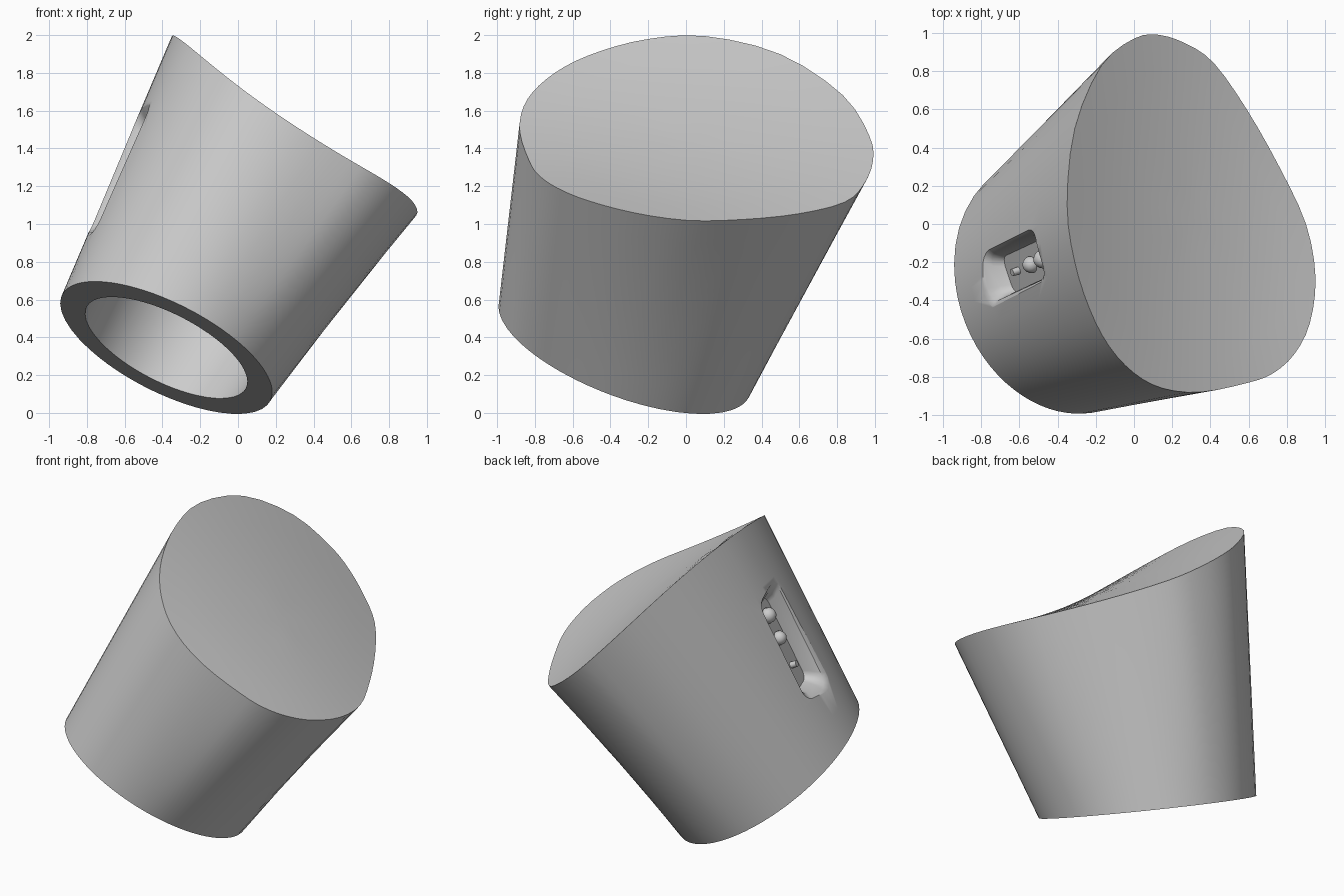
import bpy, bmesh, math
from mathutils import Vector, Matrix

cube = bpy.data.objects.get("Cube")
if cube:
    bpy.data.objects.remove(cube, do_unlink=True)

grey = bpy.data.materials.new("plain_grey")
grey.use_nodes = True
colour = (0.6, 0.6, 0.6, 1)
grey.diffuse_color = colour
grey.node_tree.nodes["Principled BSDF"].inputs["Base Color"].default_value = colour


def finish(name, bm):
    bmesh.ops.recalc_face_normals(bm, faces=bm.faces)
    mesh = bpy.data.meshes.new(name)
    bm.to_mesh(mesh)
    bm.free()
    mesh.materials.append(grey)
    obj = bpy.data.objects.new(name, mesh)
    bpy.context.collection.objects.link(obj)
    return obj


def smooth(obj, angle):
    bpy.ops.object.select_all(action='DESELECT')
    obj.select_set(True)
    bpy.context.view_layer.objects.active = obj
    bpy.ops.object.shade_smooth_by_angle(angle=math.radians(angle))


def skin(bm, rings):
    """Join closed rings in order and fan both ends shut."""
    loops = [[bm.verts.new(p) for p in ring] for ring in rings]
    n = len(loops[0])
    for a, b in zip(loops, loops[1:]):
        for i in range(n):
            j = (i + 1) % n
            bm.faces.new((a[i], a[j], b[j], b[i]))
    for loop, ring in ((loops[0], rings[0]), (loops[-1], rings[-1])):
        mid = bm.verts.new(sum(ring, Vector()) / n)
        for i in range(n):
            bm.faces.new((loop[i], loop[(i + 1) % n], mid))


# Sloping, gently dished top surface
def top(x, y):
    return Vector((x, y, 1.675 - .881*x - .135*y + .17*x*x - .14*x*y - .08*y*y))


# Plan outline of the top rim, smoothed as a closed spline
plan = [Vector(p) for p in (
    (-.35, .1), (-.31, .5), (-.17, .83), (0, .97), (.13, .99), (.28, .94), (.42, .84),
    (.59, .6), (.76, .3), (.9, 0), (.95, -.28), (.92, -.52), (.84, -.68), (.73, -.78),
    (.6, -.83), (.35, -.88), (.15, -.86), (0, -.78), (-.13, -.64), (-.23, -.45), (-.31, -.2))]
outline = []
for i in range(len(plan)):
    a, b, c, d = (plan[(i + k) % len(plan)] for k in (-1, 0, 1, 2))
    for t in (0, 1/3, 2/3):
        outline.append(b + (c - a)*t/2 + (a - b*2.5 + c*2 - d/2)*t*t
                       + (b*1.5 - a/2 - c*1.5 + d/2)*t**3)
hub = Vector((.3, .03))
rim = [top(*p) for p in outline]

# Oval base, matched to the rim along the leaning axis
centre = Vector((-.38, -.325, .345))
normal = Vector((.42, .333, .844)).normalized()
axis = Vector((.585, .303, 1))
u = Vector((.09, -.93, .36))
u = (u - normal * u.dot(normal)).normalized()
v = normal.cross(u)
ru, rv = .709, .618
base = []
for p in rim:
    q = p - centre
    q -= axis * (q.dot(normal) / axis.dot(normal))
    ang = math.atan2(q.dot(v) / rv, q.dot(u) / ru)
    base.append(centre + u*ru*math.cos(ang) + v*rv*math.sin(ang))

# Body: top surface, outer wall, base ring and open cavity
rings = [[top(*hub.lerp(p, s)) for p in outline] for s in (.2, .4, .6, .8, 1)]
wall = [[r.lerp(b, k / 8) for r, b in zip(rim, base)] for k in range(1, 9)]
rings += wall
lip = [centre.lerp(b, .765) for b in base]
rings.append(lip)
rings.append([p + axis*.8 + (p - centre)*.2 for p in lip])
bm = bmesh.new()
skin(bm, rings)
body = finish("body", bm)

# Local frame of the side recess: along the wall, across it, outward
along = Vector((.387, .18, .903)).normalized()
out = Vector((-.866, -.262, .423))
out = (out - along * out.dot(along)).normalized()
across = out.cross(along)
target = Vector((-.63, -.19, 1.28))
spot = min((p for ring in wall for p in ring), key=lambda p: (p - target).length)
origin = target + out * (spot - target).dot(out)
frame = Matrix.Translation(origin) @ Matrix((along, across, out)).transposed().to_4x4()


def rounded(length, width, r, z, shift):
    ring = []
    for k, (sx, sy) in enumerate(((1, 1), (-1, 1), (-1, -1), (1, -1))):
        for m in range(5):
            a = (k + m / 4) * math.pi / 2
            ring.append(frame @ Vector((sx*(length/2 - r) + r*math.cos(a),
                                        sy*(width/2 - r) + r*math.sin(a) + shift, z)))
    return ring


# Recess with flared sides, its floor set towards the front
bm = bmesh.new()
skin(bm, [rounded(.58, .2, .05, -.1, -.05), rounded(.64, .23, .06, -.05, -.035),
          rounded(.74, .32, .08, 0, 0), rounded(.96, .5, .12, .07, .01)])
cutter = finish("recess_cutter", bm)
cutter.hide_render = True
cut = body.modifiers.new("recess", 'BOOLEAN')
cut.operation = 'DIFFERENCE'
cut.solver = 'EXACT'
cut.object = cutter
bpy.context.view_layer.objects.active = body
bpy.ops.object.modifier_apply(modifier=cut.name)
bpy.data.objects.remove(cutter, do_unlink=True)
smooth(body, 35)

# Round buttons and a small pin on the recess floor
for name, place, r in (("upper_button", .2, .05), ("middle_button", .04, .045)):
    bm = bmesh.new()
    bmesh.ops.create_uvsphere(bm, u_segments=12, v_segments=8, radius=r,
                              matrix=frame @ Matrix.Translation((place, -.05, -.09)))
    smooth(finish(name, bm), 40)
bm = bmesh.new()
bmesh.ops.create_cone(bm, cap_ends=True, segments=10, radius1=.02, radius2=.02, depth=.06,
                      matrix=frame @ Matrix.Translation((-.15, -.05, -.09)))
smooth(finish("small_pin", bm), 40)
